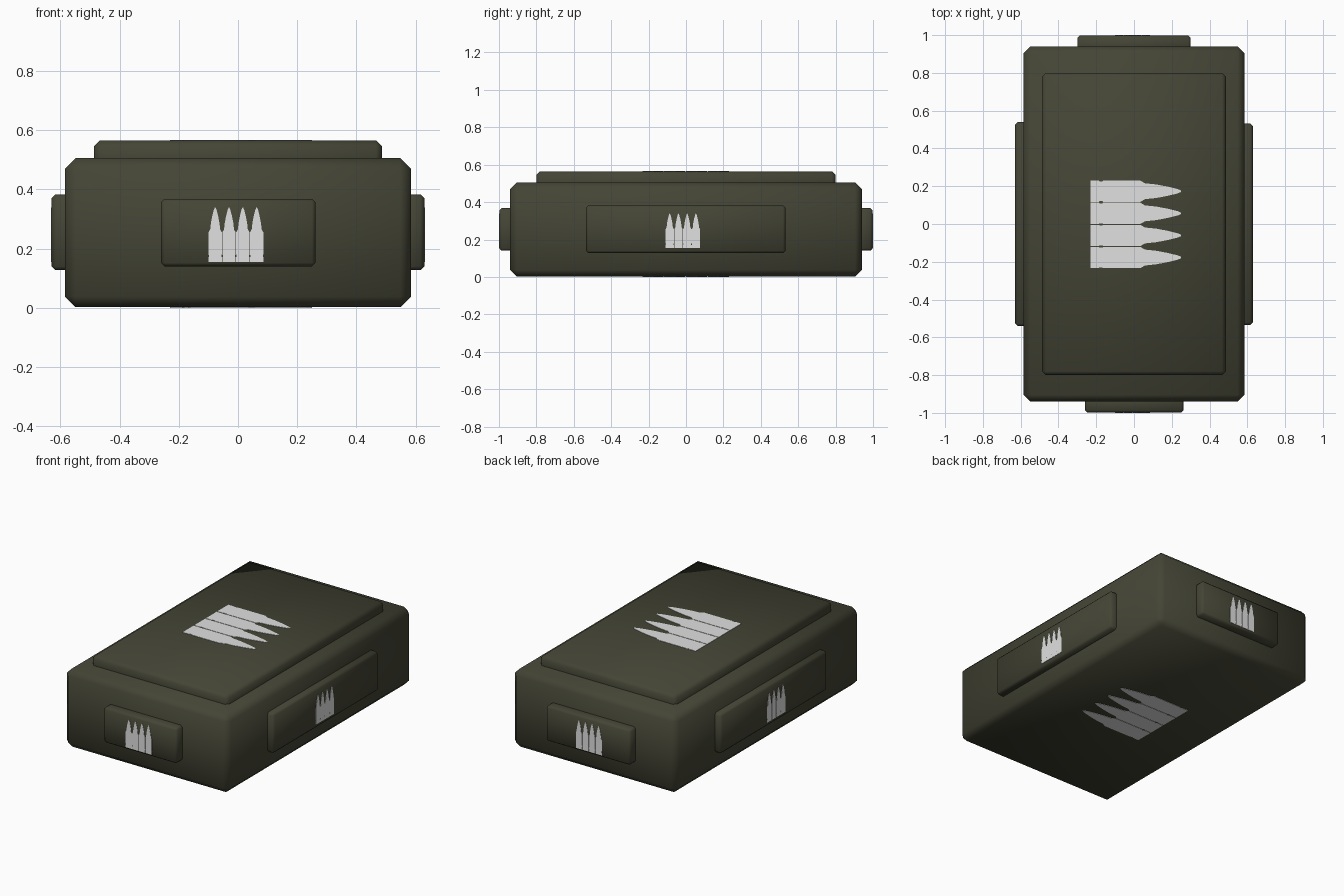
import bpy, bmesh
from mathutils import Vector

if "Cube" in bpy.data.objects:
    bpy.data.objects.remove(bpy.data.objects["Cube"])


def material(name, rgb):
    m = bpy.data.materials.new(name)
    m.diffuse_color = (*rgb, 1)
    m.use_nodes = True
    m.node_tree.nodes["Principled BSDF"].inputs["Base Color"].default_value = m.diffuse_color
    return m


OLIVE = material("olive drab", (0.058, 0.059, 0.036))
PALE = material("pale grey", (0.75, 0.75, 0.75))


def finish(name, bm, mat):
    bmesh.ops.recalc_face_normals(bm, faces=bm.faces)
    me = bpy.data.meshes.new(name)
    bm.to_mesh(me)
    bm.free()
    me.materials.append(mat)
    ob = bpy.data.objects.new(name, me)
    bpy.context.collection.objects.link(ob)
    return ob


def chamfered_box(name, lo, hi, chamfer):
    """Box between two corners with a single soft-shaded chamfer."""
    lo, hi = Vector(lo), Vector(hi)
    bm = bmesh.new()
    bmesh.ops.create_cube(bm, size=1)
    for v in bm.verts:
        v.co = Vector(((lo + hi)[i] / 2 + v.co[i] * (hi - lo)[i] for i in range(3)))
    bmesh.ops.bevel(bm, geom=bm.edges[:], offset=chamfer, segments=1,
                    profile=0.5, affect='EDGES')
    for f in bm.faces:
        f.smooth = True
    return finish(name, bm, OLIVE)


# half outline of one cartridge: (fraction of length, half width / pitch)
CARTRIDGE = [(0, .48), (.09, .48), (.10, .45), (.13, .45), (.14, .48), (.55, .48),
             (.60, .36), (.72, .31), (.85, .21), (.96, .10), (1, .03)]


def cartridge_mark(name, base, along, across, out, length, pitch):
    """Thin plate of four cartridges side by side; base is the middle of the bottom edge."""
    base, along, across, out = map(Vector, (base, along, across, out))
    bm = bmesh.new()
    outline = CARTRIDGE + [(u, -w) for u, w in reversed(CARTRIDGE)]
    for i in range(4):
        verts = [bm.verts.new(base + along * u * length
                              + across * (i - 1.5 + w) * pitch - out * 0.002)
                 for u, w in outline]
        face = bm.faces.new(verts)
        ext = bmesh.ops.extrude_face_region(bm, geom=[face])
        moved = [g for g in ext["geom"] if isinstance(g, bmesh.types.BMVert)]
        bmesh.ops.translate(bm, vec=out * 0.004, verts=moved)
    return finish(name, bm, PALE)


# main case and raised lid
chamfered_box("case_body", (-.584, -.94, .002), (.584, .94, .505), .036)
chamfered_box("lid_plate", (-.486, -.80, .44), (.486, .80, .565), .02)

# raised side panels
chamfered_box("front_panel", (-.26, -.998, .14), (.262, -.90, .368), .012)
chamfered_box("back_panel", (-.30, .90, .14), (.30, .998, .368), .012)
chamfered_box("right_panel", (.54, -.535, .127), (.629, .532, .383), .013)
chamfered_box("left_panel", (-.629, -.54, .127), (-.54, .54, .383), .013)

# painted cartridge marks
X, Y, Z = Vector((1, 0, 0)), Vector((0, 1, 0)), Vector((0, 0, 1))
cartridge_mark("top_mark", (-.23, -.002, .565), X, Y, Z, .48, .117)
cartridge_mark("bottom_mark", (-.23, -.002, .002), X, Y, -Z, .48, .117)
cartridge_mark("front_mark", (-.007, -.998, .154), Z, X, -Y, .184, .0467)
cartridge_mark("back_mark", (-.008, .998, .154), Z, X, Y, .184, .0467)
cartridge_mark("right_mark", (.629, -.017, .154), Z, Y, X, .184, .0467)
cartridge_mark("left_mark", (-.629, -.017, .154), Z, Y, -X, .184, .0467)
